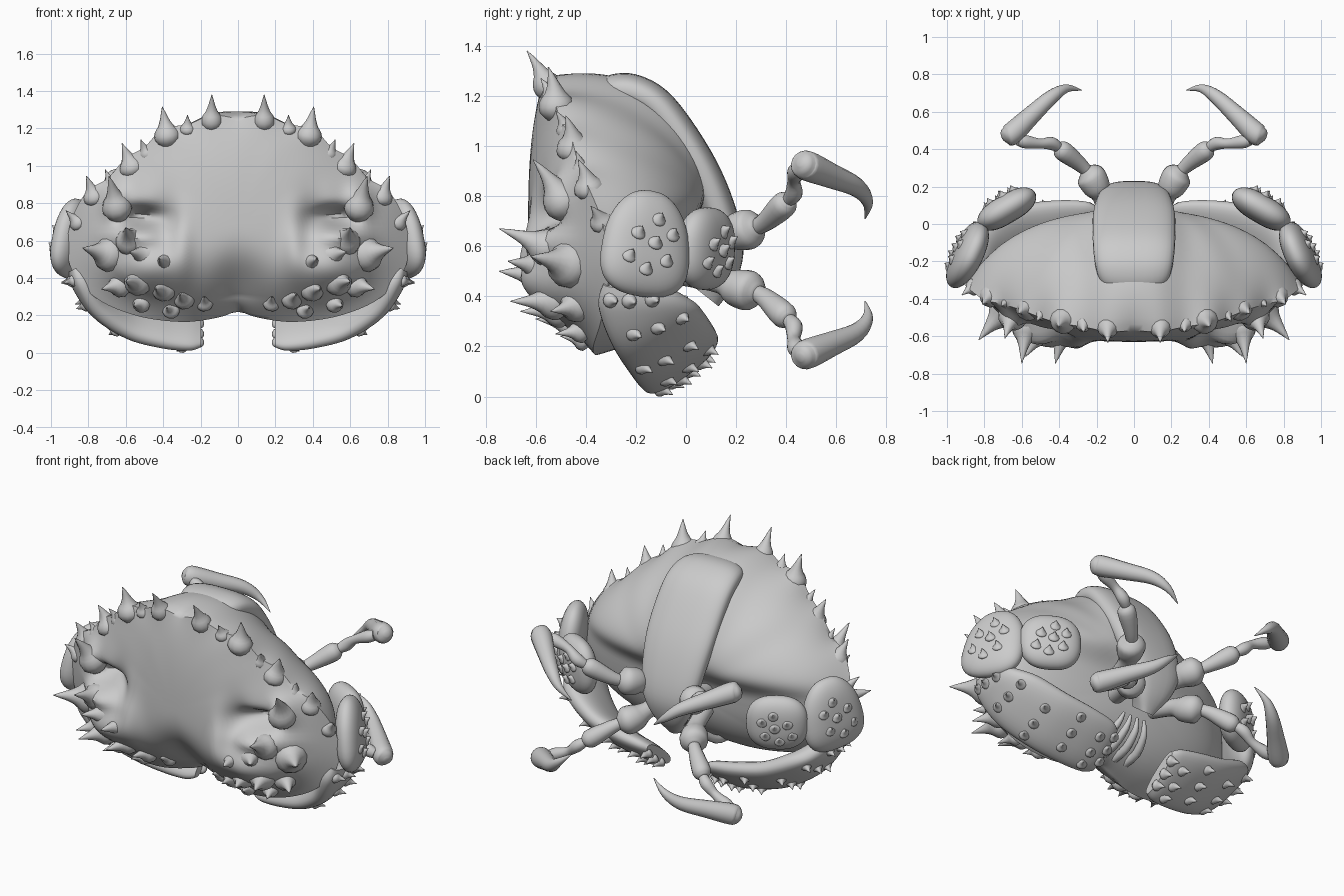
import bpy, bmesh, math
from mathutils import Vector as V

if "Cube" in bpy.data.objects:
    bpy.data.objects.remove(bpy.data.objects["Cube"])


def spline(pts, n):
    """Catmull-Rom points through tuples of any dimension."""
    out = []
    for i in range(len(pts) - 1):
        a, b, c, d = (pts[max(0, min(len(pts) - 1, i + k))] for k in (-1, 0, 1, 2))
        for j in range(n):
            t = j / n
            out.append(tuple(0.5 * (2 * q + (r - p) * t + (2 * p - 5 * q + 4 * r - s) * t * t
                       + (3 * q - p - 3 * r + s) * t ** 3) for p, q, r, s in zip(a, b, c, d)))
    return out + [tuple(pts[-1])]


def skin(bm, rings):
    rows = [[bm.verts.new(p) for p in r] for r in rings]
    n = len(rows[0])
    for a, b in zip(rows, rows[1:]):
        for i in range(n):
            bm.faces.new((a[i], a[(i + 1) % n], b[(i + 1) % n], b[i]))
    bm.faces.new(rows[0])
    bm.faces.new(rows[-1])


def tube(bm, pts, n=12, sub=4):
    """Round tube through (x, y, z, radius)."""
    p = spline(pts, sub)
    rings = []
    for i, q in enumerate(p):
        t = (V(p[min(i + 1, len(p) - 1)][:3]) - V(p[max(i - 1, 0)][:3])).normalized()
        u = t.cross(V((0.31, 0.2, 0.93))).normalized()
        w = t.cross(u)
        r = max(q[3], 0.002)
        rings.append([V(q[:3]) + r * (u * math.cos(k * math.tau / n) + w * math.sin(k * math.tau / n))
                      for k in range(n)])
    skin(bm, rings)


def spine(bm, base, tip, r):
    """Flared, slightly hooked thorn."""
    b, t = V(base), V(tip)
    steps = ((-0.4, 0.6), (-0.15, 0.95), (0.1, 0.85), (0.3, 0.55), (0.55, 0.32), (0.8, 0.16), (1, 0.01))
    tube(bm, [(*(b + (t - b) * f + V((0, 0.04 * math.sin(math.pi * max(f, 0)) * (t - b).length, 0))), r * k)
              for f, k in steps], 12, 2)


def finish(name, bm, mirror=False):
    bmesh.ops.recalc_face_normals(bm, faces=bm.faces)
    me = bpy.data.meshes.new(name)
    bm.to_mesh(me)
    bm.free()
    ob = bpy.data.objects.new(name, me)
    bpy.context.collection.objects.link(ob)
    if mirror:
        m = ob.modifiers.new("mirror", 'MIRROR')
        m.use_mirror_merge = False
    bpy.context.view_layer.objects.active = ob
    ob.select_set(True)
    bpy.ops.object.shade_smooth_by_angle(angle=math.radians(50))
    ob.select_set(False)


def bump(x, z, cx, cz, rx, rz, h):
    return h * math.exp(-((abs(x) - cx) / rx) ** 2 - ((z - cz) / rz) ** 2)


# carapace: rim outline (x, y, z) from top centre to bottom centre, mirrored
half = spline([(0, -.57, 1.25), (.14, -.575, 1.27), (.27, -.55, 1.22), (.4, -.53, 1.2), (.5, -.5, 1.1),
               (.6, -.46, 1.04), (.7, -.43, .93), (.81, -.4, .86), (.9, -.33, .68), (.9, -.31, .47),
               (.77, -.34, .3), (.55, -.37, .2), (.3, -.36, .165), (.1, -.32, .19), (0, -.3, .23)], 5)
rim = [V(p) for p in half] + [V((-x, y, z)) for x, y, z in half[-2:0:-1]]
N = len(rim)
soft = [sum((rim[(i + k) % N] for k in range(-7, 8)), V()) / 15 for i in range(N)]
rings = []
# front face, with cheek swellings, eye sockets and a central valley
for i in range(1, 41):
    s = i / 40
    row = []
    for a, b in zip(soft, rim):
        x, y, z = a.lerp(b, s ** 8)
        px, pz = x * s, .7 + (z - .7) * s
        py = -.63 + (y + .63) * s ** 2.6
        fade = min(1, (1 - s) * 5)
        py -= fade * (bump(px, pz, .5, .45, .2, .14, .12) + bump(px, pz, .56, .62, .14, .05, .07)
                      + bump(px, pz, .66, .82, .06, .1, .07) + bump(px, pz, .3, .55, .06, .18, .035))
        py += fade * (bump(px, pz, .52, .73, .1, .05, .15) + bump(px, pz, .4, .72, .07, .12, .04)
                      + bump(px, pz, 0, .35, .13, .15, .05))
        row.append((px, py, pz))
    rings.append(row)
# domed back with a raised middle and a hollow chest
for i in range(1, 31):
    t = i / 31 * math.pi / 2
    row = []
    for a, b in zip(soft, rim):
        x, y, z = a.lerp(b, (1 - i / 31) ** 8)
        up = max(0, min(1, (z - .3) / .3))
        k = math.cos(t) ** (1 - .22 * up)
        px, pz = x * k, .57 + (z - .57) * k
        back = .11 - .14 / (1 + math.exp((pz - .7) * 30))
        if pz > .6:
            pz += .08 * math.sin(2 * t) ** .7 * math.exp(-(px / .22) ** 4) * min(1, (pz - .6) / .3)
        row.append((px, y + (back - y) * math.sin(t), pz))
    rings.append(row)
bm = bmesh.new()
skin(bm, rings)
finish("carapace", bm)

# thorns along the rim and over the cheeks
bm = bmesh.new()
for b, t, r in (
        ((.14, -.56, 1.25), (.14, -.635, 1.38), .06), ((.27, -.54, 1.2), (.27, -.58, 1.27), .045),
        ((.38, -.52, 1.17), (.405, -.55, 1.315), .075), ((.57, -.45, 1.0), (.62, -.48, 1.12), .075),
        ((.49, -.48, 1.07), (.52, -.52, 1.14), .045), ((.77, -.39, .84), (.81, -.43, .945), .065),
        ((.68, -.42, .91), (.71, -.44, .98), .04), ((.86, -.34, .7), (.92, -.38, .76), .05)):
    spine(bm, b, t, r)
finish("rim_thorns", bm, True)
bm = bmesh.new()
for b, t, r in (
        ((.65, -.5, .79), (.69, -.61, .945), .085), ((.7, -.48, .53), (.83, -.62, .56), .1),
        ((.58, -.57, .6), (.6, -.745, .67), .08), ((.5, -.59, .52), (.58, -.71, .54), .08),
        ((.38, -.58, .48), (.42, -.745, .5), .09), ((.54, -.54, .38), (.6, -.7, .38), .08),
        ((.64, -.45, .36), (.73, -.54, .34), .07), ((.4, -.52, .34), (.44, -.66, .34), .07),
        ((.28, -.52, .4), (.3, -.63, .45), .06), ((.29, -.47, .29), (.31, -.6, .31), .06),
        ((.18, -.42, .27), (.18, -.51, .3), .05), ((.36, -.42, .23), (.38, -.5, .24), .05),
        ((.52, -.43, .26), (.56, -.52, .25), .05)):
    spine(bm, b, t, r)
finish("cheek_thorns", bm, True)

# tail flap folded over the back: (y, z, half width)
path = spline([(-.4, 1.23, .15), (-.3, 1.285, .19), (-.18, 1.28, .21), (-.05, 1.195, .22),
               (.1, .98, .22), (.19, .78, .2), (.23, .6, .17), (.2, .46, .12), (.13, .36, .05)], 5)
rings = []
for i, (y, z, w) in enumerate(path):
    a, b = path[max(0, i - 1)], path[min(len(path) - 1, i + 1)]
    ty, tz = b[0] - a[0], b[1] - a[1]
    l = math.hypot(ty, tz)
    ny, nz = -tz / l, ty / l
    row = []
    for k in range(32):
        c, s = math.cos(k * math.tau / 32), math.sin(k * math.tau / 32)
        d = .07 * (math.copysign(abs(s) ** .8, s) - 1)
        row.append((w * math.copysign(abs(c) ** .7, c), y + ny * d, z + nz * d))
    rings.append(row)
bm = bmesh.new()
skin(bm, rings)
finish("tail_flap", bm)


def plate(name, c, n, up, su, sv, sn, spots, taper=0):
    """Thorny cushion-shaped limb plate facing direction n, narrowing upwards."""
    c, n = V(c), V(n).normalized()
    u = V(up).cross(n).normalized()
    v = n.cross(u)
    spw = lambda t, e: math.copysign(abs(t) ** e, t)
    bm = bmesh.new()
    rings = []
    for i in range(1, 20):
        a = -math.pi / 2 + math.pi * i / 20
        k = math.cos(a) ** .7
        rings.append([c + u * su * k * spw(math.cos(b), .8) * (1 - taper * math.sin(b))
                      + v * sv * k * spw(math.sin(b), .8) + n * sn * math.sin(a)
                      for b in (j * math.tau / 36 for j in range(36))])
    skin(bm, rings)
    for p, q in spots:
        h = sn * math.sqrt(max(0, 1 - p * p - q * q))
        b = c + u * su * p + v * sv * q + n * h * .95
        spine(bm, b, b + n * .035 + v * .02, .035)
    finish(name, bm, True)


spots = [(-.5, -.3), (-.1, -.5), (.35, -.3), (-.35, .15), (.05, 0), (.45, .2), (.1, .45)]
plate("arm_outer_plate", (.885, -.16, .61), (1, .45, .12), (0, .15, 1), .185, .215, .075, spots, .22)
plate("arm_back_plate", (.68, .08, .59), (.5, .85, -.05), (0, 0, 1), .175, .165, .075, spots)

# broad claws curling under the body: (x, y, z, half depth, half thickness, tilt)
path = spline([(.87, -.21, .45, .12, .04, .0), (.83, -.18, .38, .17, .065, .1), (.74, -.12, .28, .19, .07, .4),
               (.58, -.06, .19, .19, .065, .55), (.4, -.03, .145, .185, .06, .62), (.26, -.02, .125, .17, .05, .65),
               (.2, -.02, .12, .14, .035, .65)], 6)
rings, thorns = [], []
for i, (x, y, z, w, h, tilt) in enumerate(path):
    a, b = path[max(0, i - 1)], path[min(len(path) - 1, i + 1)]
    t = V((b[0] - a[0], 0, b[2] - a[2])).normalized()
    side = V((0, math.cos(tilt), math.sin(tilt)))
    n = side.cross(t).normalized()
    n = n if n.z < 0 else -n
    row = []
    for k in range(32):
        c, s = math.cos(k * math.tau / 32), math.sin(k * math.tau / 32)
        row.append(V((x, y, z)) + side * w * math.copysign(abs(c) ** .85, c)
                   + n * h * math.copysign(abs(s) ** .85, s))
    rings.append(row)
    if i % 6 == 4:
        for ang in (-.6, -.05, .55):
            ang += .15 * (i % 4 - 1)
            thorns.append((V((x, y, z)) + side * math.sin(ang) * w + n * math.cos(ang) * h * .9, n))
for row in rings:
    for p in row:
        p.z = max(p.z, 0)
bm = bmesh.new()
skin(bm, rings)
for b, d in thorns:
    tip = b + d * .04 + V((.02, .02, .01))
    tip.z = max(tip.z, .003)
    spine(bm, b, tip, .035)
finish("claw", bm, True)

# small walking legs, an upper and a lower pair
for name, fz in (("upper_leg", lambda z: z), ("lower_leg", lambda z: 1.09 - z)):
    bm = bmesh.new()
    for seg in (
            [(.13, .0, .6, .05), (.17, .14, .63, .05), (.2, .2, .655, .075), (.235, .26, .67, .078),
             (.26, .29, .68, .035)],
            [(.24, .27, .67, .03), (.29, .32, .7, .04), (.38, .39, .765, .053), (.41, .41, .785, .03)],
            [(.39, .4, .775, .022), (.44, .43, .81, .035), (.5, .43, .86, .026), (.58, .44, .895, .036),
             (.62, .45, .91, .03)],
            [(.7, .455, .935, .015), (.685, .465, .93, .046), (.65, .485, .92, .06), (.55, .58, .88, .05),
             (.44, .68, .835, .038), (.36, .725, .775, .022), (.28, .715, .71, .002)]):
        tube(bm, [(x, y, fz(z), r) for x, y, z, r in seg], 16, 4)
    finish(name, bm, True)

# small mouth parts at the bottom of the chest
bm = bmesh.new()
for x in (.04, .12):
    tube(bm, [(x, -.22, .24, .025), (x, -.12, .26, .025), (x * .8, -.03, .33, .02), (x * .6, .0, .4, .008)], 10, 3)
finish("mouth_part", bm, True)
